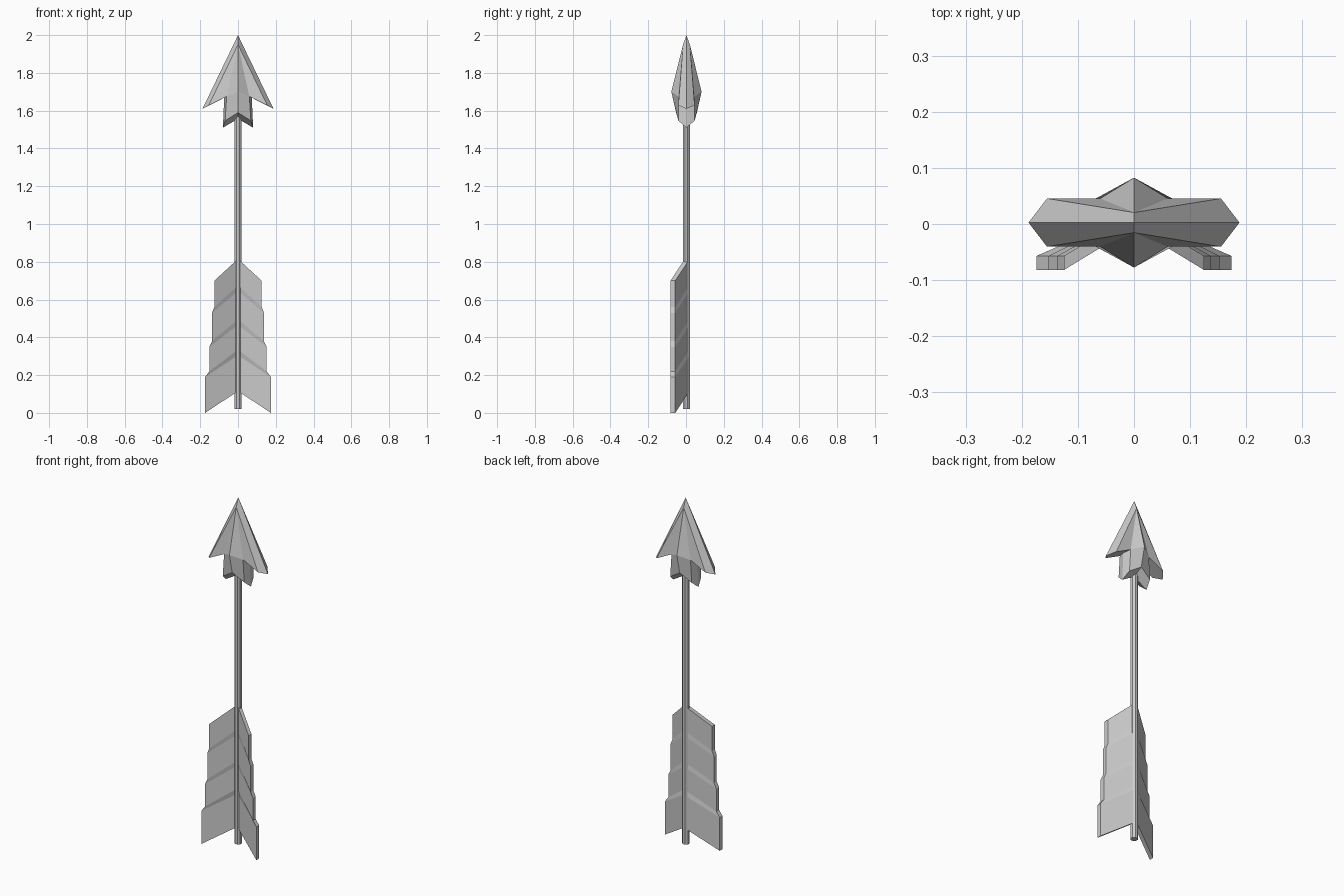
import bpy, bmesh, math
from mathutils import Matrix

if "Cube" in bpy.data.objects:
    bpy.data.objects.remove(bpy.data.objects["Cube"])

CY = 0.0025  # centre line of head and shaft


def finish(bm, name, axes=""):
    """Mirror across the given axes, weld, fix normals and link the object."""
    for axis in axes:
        bmesh.ops.mirror(bm, geom=bm.verts[:] + bm.edges[:] + bm.faces[:],
                         matrix=Matrix.Identity(4), merge_dist=0.0001, axis=axis)
    bmesh.ops.remove_doubles(bm, verts=bm.verts[:], dist=0.0001)
    bmesh.ops.recalc_face_normals(bm, faces=bm.faces[:])
    mesh = bpy.data.meshes.new(name)
    bm.to_mesh(mesh)
    bm.free()
    obj = bpy.data.objects.new(name, mesh)
    bpy.context.collection.objects.link(obj)
    return obj


# shaft: eight-sided rod
bm = bmesh.new()
bmesh.ops.create_cone(bm, cap_ends=True, segments=8, radius1=0.02, radius2=0.02,
                      depth=1.62, matrix=Matrix.Translation((0, 0, 0.83))
                      @ Matrix.Rotation(math.pi / 8, 4, 'Z'))
shaft = finish(bm, "shaft")
shaft.location.y = CY - 0.001

# arrow head: one quarter, mirrored in x and y
rim = [(0, 0, 2.0), (0.188, 0, 1.61), (0.073, 0, 1.67), (0.08, 0, 1.51), (0, 0, 1.557)]
face = [(0, -0.018, 1.95), (0.155, -0.043, 1.628), (0.06, -0.043, 1.675),
        (0.068, -0.043, 1.547), (0, -0.055, 1.59)]
bm = bmesh.new()
m = [bm.verts.new(p) for p in rim]
f = [bm.verts.new(p) for p in face]
ridge = bm.verts.new((0, -0.08, 1.70))
for i in range(4):  # bevel between rim and face
    bm.faces.new((m[i], m[i + 1], f[i + 1], f[i]))
bm.faces.new((f[0], f[1], f[2]))
bm.faces.new((f[0], f[2], ridge))
bm.faces.new((ridge, f[2], f[3], f[4]))
head = finish(bm, "arrow_head", "XY")
head.location.y = CY

# fletching: stepped vanes swept forward, mirrored in x
steps = [(0.125, 0.70), (0.125, 0.56), (0.137, 0.53), (0.137, 0.38),
         (0.152, 0.35), (0.152, 0.22), (0.174, 0.19), (0.174, 0.0)]
bm = bmesh.new()
rows = []
for x, z in steps:
    zi = z + 0.115
    rows.append([bm.verts.new(p) for p in ((0, -0.006, zi), (x, -0.082, z),
                                           (x, -0.057, z), (0, 0.019, zi))])
for a, b in zip(rows, rows[1:]):
    for i in range(3):  # front, outer edge, back
        bm.faces.new((a[i], a[i + 1], b[i + 1], b[i]))
bm.faces.new(rows[0])
bm.faces.new(rows[-1])
finish(bm, "fletching", "X")
